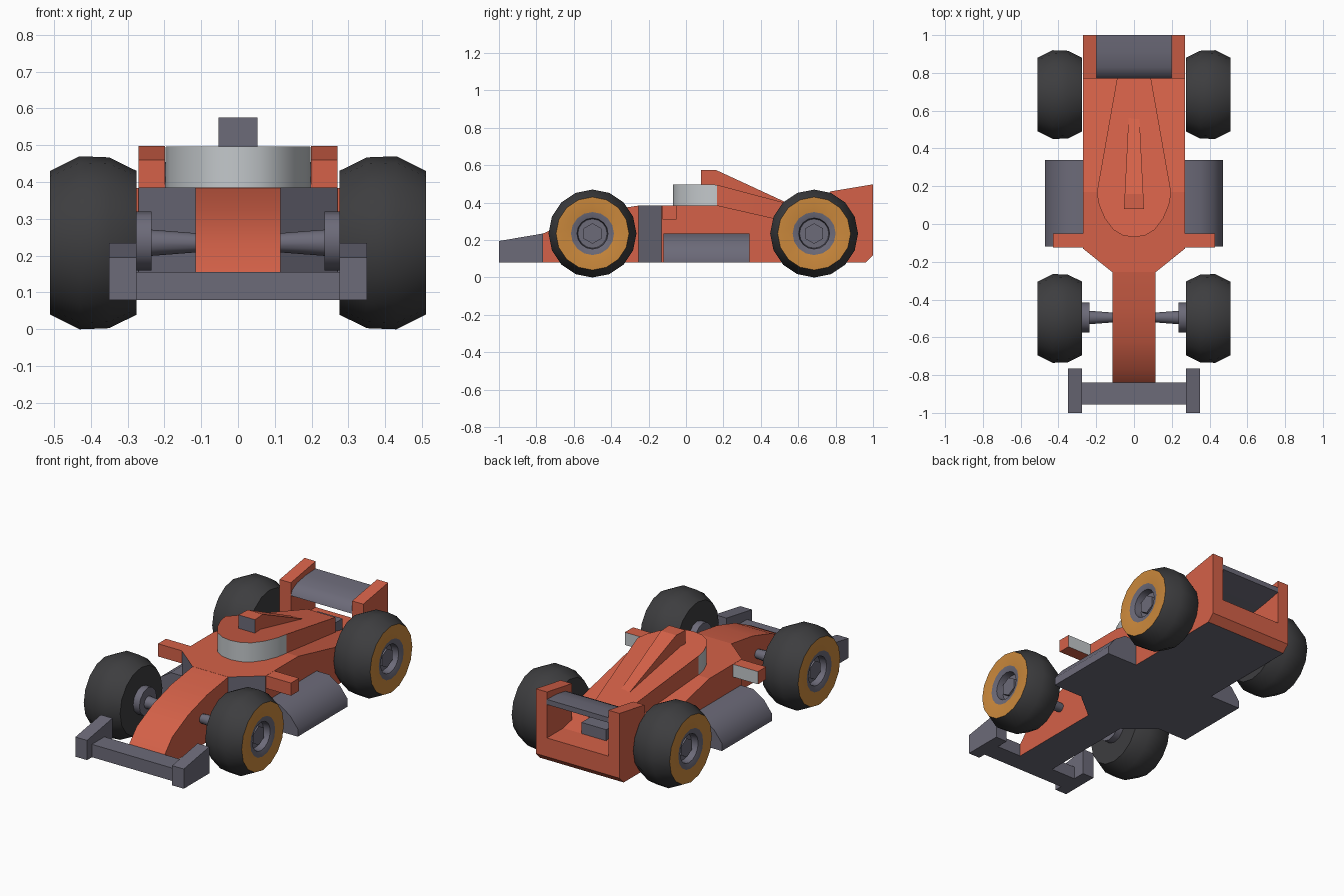
import bpy, bmesh, math

cube = bpy.data.objects.get("Cube")
if cube:
    bpy.data.objects.remove(cube)


def material(name, rgb):
    m = bpy.data.materials.new(name)
    m.use_nodes = True
    m.diffuse_color = (*rgb, 1)
    m.node_tree.nodes["Principled BSDF"].inputs["Base Color"].default_value = (*rgb, 1)
    return m


RED = material("body red", (0.66, 0.12, 0.065))
GREY = material("slate grey", (0.15, 0.145, 0.19))
BLACK = material("tyre black", (0.047, 0.047, 0.05))
GOLD = material("rim gold", (0.6, 0.25, 0.045))
SILVER = material("windscreen silver", (0.55, 0.58, 0.6))


def finish(name, bm, mats, rule=None, smooth=0):
    """Turn a bmesh into an object, colouring faces by rule(centre, normal)."""
    bmesh.ops.recalc_face_normals(bm, faces=bm.faces)
    bm.normal_update()
    if rule:
        for f in bm.faces:
            f.material_index = int(rule(f.calc_center_median(), f.normal))
    mesh = bpy.data.meshes.new(name)
    bm.to_mesh(mesh)
    bm.free()
    for m in mats:
        mesh.materials.append(m)
    ob = bpy.data.objects.new(name, mesh)
    bpy.context.collection.objects.link(ob)
    if smooth:
        bpy.ops.object.select_all(action="DESELECT")
        ob.select_set(True)
        bpy.context.view_layer.objects.active = ob
        bpy.ops.object.shade_smooth_by_angle(angle=math.radians(smooth))
    return ob


def prism(name, axis, pts, lo, hi, mats, rule=None, smooth=0, shape=None):
    """Extrude a 2D outline along x (pts = y, z), y (x, z) or z (x, y)."""
    place = {"x": lambda p, t: (t, *p),
             "y": lambda p, t: (p[0], t, p[1]),
             "z": lambda p, t: (*p, t)}[axis]
    bm = bmesh.new()
    a = [bm.verts.new(place(p, lo)) for p in pts]
    b = [bm.verts.new(place(p, hi)) for p in pts]
    bm.faces.new(a)
    bm.faces.new(b)
    for i in range(len(pts)):
        j = (i + 1) % len(pts)
        bm.faces.new((a[i], a[j], b[j], b[i]))
    if shape:
        for v in bm.verts:
            shape(v.co)
    return finish(name, bm, mats, rule, smooth)


def box(name, x, y, z, mats, rule=None):
    pts = [(y[0], z[0]), (y[1], z[0]), (y[1], z[1]), (y[0], z[1])]
    return prism(name, "x", pts, *x, mats, rule)


def lathe(name, profile, side, cy, cz, mats, colours, segs, smooth=0):
    """Spin an (x, radius) profile round a sideways axle; one colour per band."""
    bm = bmesh.new()
    rings = []
    for x, r in profile:
        n = segs if r else 1
        rings.append([bm.verts.new((side * x,
                                    cy + r * math.sin(math.tau * k / segs),
                                    cz + r * math.cos(math.tau * k / segs)))
                      for k in range(n)])
    for ra, rb, c in zip(rings, rings[1:], colours):
        for k in range(segs):
            j = (k + 1) % segs
            quad = [ra[k % len(ra)], ra[j % len(ra)], rb[j % len(rb)], rb[k % len(rb)]]
            bm.faces.new(list(dict.fromkeys(quad))).material_index = c
    return finish(name, bm, mats, None, smooth)


def mirrored(half):
    return half + [(-x, y) for x, y in reversed(half) if x]


def underside(c, n):
    return n.z < -0.9


FLOOR, DECK = 0.08, 0.385

# Nose, cockpit section and tail of the body
prism("nose", "x", [(-0.25, FLOOR), (-0.84, FLOOR), (-0.84, 0.155), (-0.77, 0.232),
                    (-0.62, 0.305), (-0.45, 0.355), (-0.25, DECK)],
      -0.115, 0.115, [RED, GREY], underside, 35)
prism("cockpit_body", "z", mirrored([(0.115, -0.255), (0.27, -0.13), (0.27, 0.17)]),
      FLOOR, DECK, [RED, GREY],
      lambda c, n: n.z < -0.9 or (abs(n.x) > 0.3 and n.y < -0.3))
prism("tail_body", "x", [(0.17, FLOOR), (0.17, DECK), (0.85, 0.23), (1, 0.23),
                         (1, 0.12), (0.96, FLOOR)],
      -0.27, 0.27, [RED, GREY], underside)
box("gearbox", (-0.08, 0.08), (0.7, 0.85), (0.22, 0.295), [GREY])


# Teardrop engine cover with a wraparound windscreen
def slope_cover(co):
    if co.z > 0.4 and co.y > 0.16:
        co.z -= 0.265 * (co.y - 0.16)


prism("engine_cover", "z",
      mirrored([(0, -0.07), (0.06, -0.06), (0.11, -0.03), (0.155, 0.03),
                (0.185, 0.1), (0.197, 0.165), (0.09, 0.77)]),
      0.24, 0.497, [RED, SILVER],
      lambda c, n: abs(n.z) < 0.2 and c.y < 0.16, 35, slope_cover)


# Air intake tapering back along the cover
def taper_intake(co):
    co.x *= 1 - 0.45 * max(0, co.y - 0.08) / 0.48


prism("air_intake", "x", [(0.08, 0.48), (0.08, 0.575), (0.16, 0.575), (0.56, 0.39), (0.56, 0.37)],
      -0.053, 0.053, [RED, GREY], lambda c, n: n.y < -0.9, 0, taper_intake)

# Wings
box("front_wing", (-0.28, 0.28), (-0.955, -0.84), (FLOOR, 0.155), [GREY])
prism("rear_wing", "x", [(0.77, 0.385), (0.785, 0.415), (0.83, 0.438), (0.91, 0.452),
                         (1, 0.455), (1, 0.425), (0.9, 0.405)],
      -0.2, 0.2, [GREY], None, 40)

# Wheel profile: tyre, gold rim, grey ring, recessed hub
TYRE = [(0.275, 0), (0.275, 0.195), (0.35, 0.232), (0.43, 0.235), (0.51, 0.195),
        (0.51, 0.115), (0.5, 0.083), (0.46, 0.078), (0.46, 0)]
BANDS = [0, 0, 0, 0, 1, 2, 2, 2]

for side, tag in ((1, "left"), (-1, "right")):
    prism("front_wing_endplate_" + tag, "x",
          [(-1, FLOOR), (-1, 0.195), (-0.765, 0.235), (-0.765, FLOOR)],
          side * 0.275, side * 0.35, [GREY])
    prism("rear_wing_endplate_" + tag, "x",
          [(0.77, 0.249), (0.77, 0.46), (1, 0.498), (1, 0.23), (0.85, 0.23)],
          side * 0.198, side * 0.27, [RED])
    prism("sidepod_" + tag, "y",
          [(side * x, z) for x, z in ((0.25, FLOOR), (0.25, 0.235), (0.35, 0.235),
                                      (0.42, 0.19), (0.47, 0.125), (0.47, FLOOR))],
          -0.12, 0.34, [GREY], None, 45)
    box("mirror_" + tag, (side * 0.25, side * 0.43), (-0.125, -0.05), (0.31, 0.384),
        [RED, SILVER], lambda c, n: n.y > 0.9)
    for cy, end in ((-0.5, "front"), (0.685, "rear")):
        name = f"{end}_{tag}_"
        lathe(name + "wheel", TYRE, side, cy, 0.235, [BLACK, GOLD, GREY], BANDS, 16, 35)
        lathe(name + "hub_nut", [(0.455, 0.055), (0.485, 0.055), (0.485, 0)],
              side, cy, 0.235, [GREY], [0, 0], 6)
    # Front suspension
    lathe("front_axle_" + tag, [(0.1, 0.025), (0.24, 0.036)], side, -0.495, 0.235,
          [GREY], [0], 12, 40)
    lathe("brake_disc_" + tag, [(0.235, 0), (0.235, 0.08), (0.28, 0.08)],
          side, -0.495, 0.24, [GREY], [0, 0], 12, 40)
